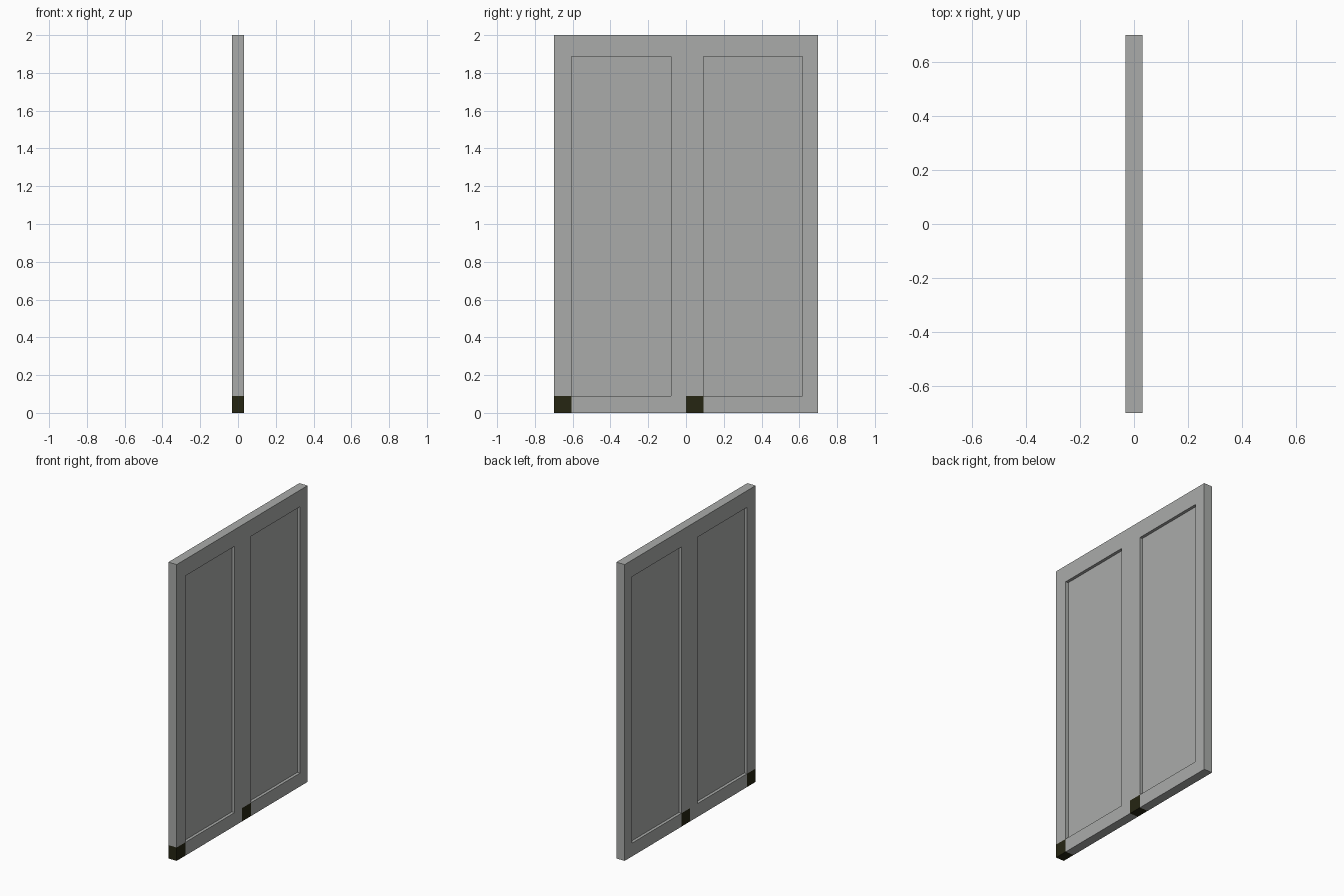
import bpy, bmesh

if "Cube" in bpy.data.objects:
    bpy.data.objects.remove(bpy.data.objects["Cube"])

H = 2.0          # height
W = 0.698        # width of one leaf
T = 0.031        # half thickness of the frame
P = 0.011        # half thickness of the recessed panels
A, B = 0.092, 0.618      # opening edges within a leaf
Z0, Z1 = 0.09, 1.888     # opening bottom and top


def material(name, rgb):
    m = bpy.data.materials.new(name)
    m.diffuse_color = (*rgb, 1)
    m.use_nodes = True
    m.node_tree.nodes["Principled BSDF"].inputs["Base Color"].default_value = m.diffuse_color
    return m


grey = material("stone grey", (0.40, 0.41, 0.40))
dark = material("dark olive", (0.019, 0.019, 0.006))


def finish(bm, name, mats):
    bmesh.ops.recalc_face_normals(bm, faces=bm.faces)
    me = bpy.data.meshes.new(name)
    bm.to_mesh(me)
    bm.free()
    ob = bpy.data.objects.new(name, me)
    for m in mats:
        me.materials.append(m)
    bpy.context.collection.objects.link(ob)
    return ob


# Frame: a grid of cells with the two openings left out, extruded to thickness
ys = [-W, -W + A, -W + B, 0, A, B, W]
zs = [0, Z0, Z1, H]
bm = bmesh.new()
v = [[bm.verts.new((-T, y, z)) for z in zs] for y in ys]
for i in range(6):
    for j in range(3):
        if j == 1 and i in (1, 4):
            continue
        f = bm.faces.new((v[i][j], v[i + 1][j], v[i + 1][j + 1], v[i][j + 1]))
ext = bmesh.ops.extrude_face_region(bm, geom=bm.faces[:], use_keep_orig=True)
for g in ext["geom"]:
    if isinstance(g, bmesh.types.BMVert):
        g.co.x = T
# Dark corner block at the lower left of each leaf
for f in bm.faces:
    c = f.calc_center_median()
    if c.z < Z0 - 0.001 and (c.y < -W + A - 0.001 or 0.001 < c.y < A - 0.001):
        f.material_index = 1
finish(bm, "door_frame", (grey, dark))

# Recessed panels, visible from both sides
for name, y in (("left_panel", -W), ("right_panel", 0)):
    bm = bmesh.new()
    bmesh.ops.create_cube(bm, size=1)
    for q in bm.verts:
        q.co.x *= 2 * P
        q.co.y = y + (A if q.co.y < 0 else B)
        q.co.z = Z0 if q.co.z < 0 else Z1
    finish(bm, name, (grey,))
